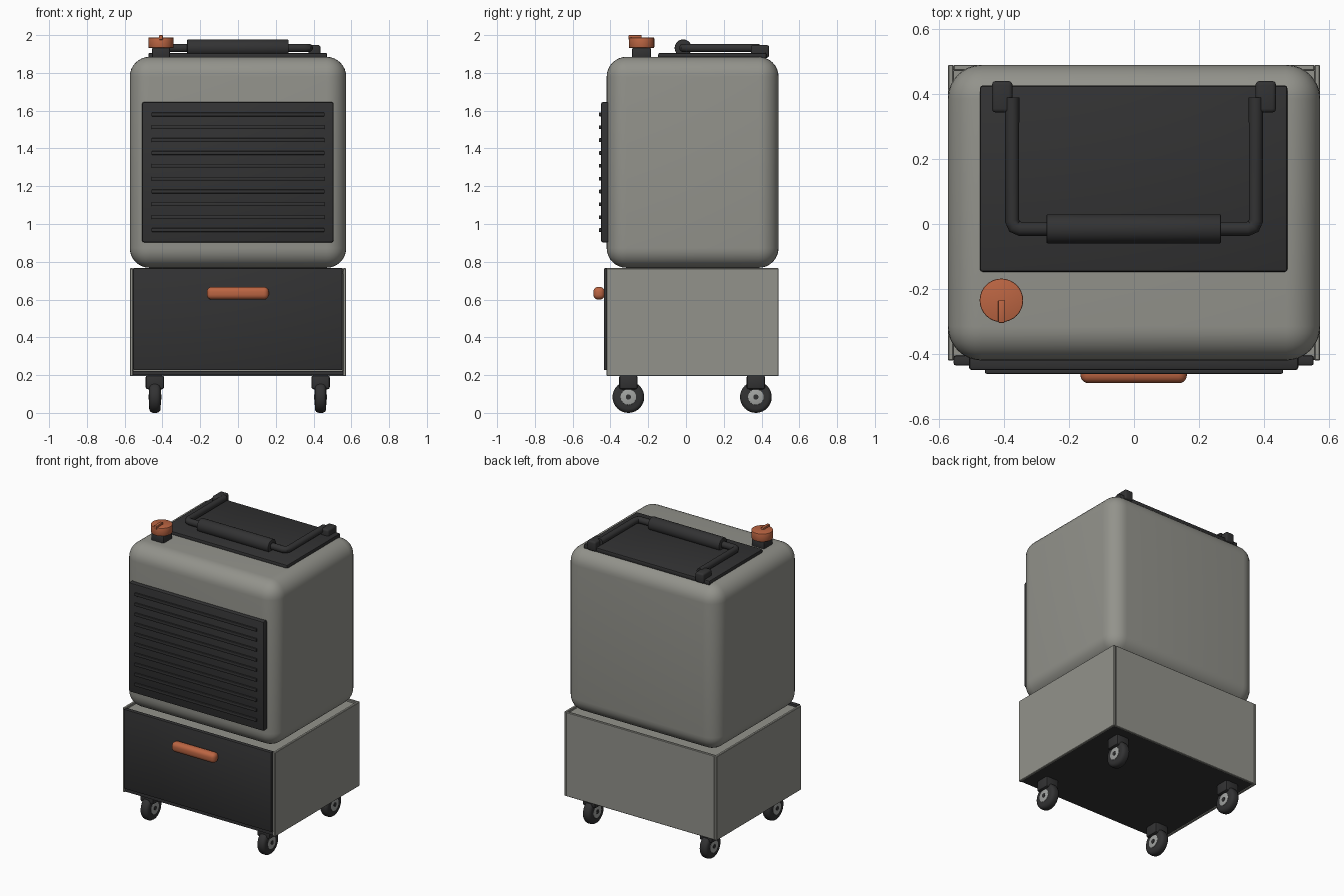
import bpy, math
from mathutils import Vector

if "Cube" in bpy.data.objects:
    bpy.data.objects.remove(bpy.data.objects["Cube"])


def material(name, rgb):
    m = bpy.data.materials.new(name)
    m.diffuse_color = (*rgb, 1)
    m.use_nodes = True
    m.node_tree.nodes["Principled BSDF"].inputs["Base Color"].default_value = m.diffuse_color
    return m


GREY = material("warm grey", (0.29, 0.29, 0.26))
DARK = material("charcoal", (0.032, 0.032, 0.033))
ORANGE = material("burnt orange", (0.50, 0.13, 0.055))
HUB = material("hub grey", (0.36, 0.37, 0.36))


def finish(name, mat, bevel=0, segments=2):
    o = bpy.context.object
    o.name = name
    o.data.materials.append(mat)
    if bevel:
        b = o.modifiers.new("rounding", 'BEVEL')
        b.width, b.segments, b.limit_method = bevel, segments, 'ANGLE'
        bpy.ops.object.modifier_apply(modifier=b.name)
    bpy.ops.object.shade_smooth_by_angle(angle=math.radians(35))
    return o


def box(name, mat, x, y, z, bevel=0, segments=2):
    """Box between (min, max) pairs on each axis."""
    bpy.ops.mesh.primitive_cube_add(
        size=1, location=[(a + b) / 2 for a, b in (x, y, z)])
    bpy.context.object.scale = [b - a for a, b in (x, y, z)]
    bpy.ops.object.transform_apply(location=False, rotation=False, scale=True)
    return finish(name, mat, bevel, segments)


def rod(name, mat, p, q, r, bevel=0, segments=2, sides=32):
    """Cylinder from point p to point q."""
    p, q = Vector(p), Vector(q)
    bpy.ops.mesh.primitive_cylinder_add(
        vertices=sides, radius=r, depth=(q - p).length, location=(p + q) / 2,
        rotation=(q - p).to_track_quat('Z', 'Y').to_euler())
    return finish(name, mat, bevel, segments)


# Main rounded housing
box("housing", GREY, (-.573, .573), (-.42, .49), (.768, 1.885), .105, 8)

# Front grille with slats
box("grille_panel", DARK, (-.508, .506), (-.45, -.40), (.903, 1.645), .01)
for i in range(10):
    z = .968 + i * .068
    box("grille_slat", DARK, (-.458, .458), (-.461, -.445), (z - .01, z + .01), .004)

# Lower cabinet: side, back, top and floor panels
for s in (-1, 1):
    box("cabinet_side", GREY, sorted((s * .555, s * .573)), (-.42, .49), (.195, .766), .003, 1)
box("cabinet_back", GREY, (-.556, .556), (.472, .49), (.195, .766), .003, 1)
box("cabinet_top", GREY, (-.556, .556), (-.415, .473), (.735, .752))
box("cabinet_floor", DARK, (-.556, .556), (-.418, .473), (.2, .222))

# Drawer front and pull
box("drawer_front", DARK, (-.555, .553), (-.435, -.405), (.226, .766), .006)
box("drawer_pull", ORANGE, (-.165, .163), (-.49, -.43), (.6, .667), .026, 5)

# Top lid
box("lid", DARK, (-.474, .472), (-.147, .426), (1.875, 1.906), .008)

# Folding carry handle: pivots, bent tube and grip
for s in (-1, 1):
    box("handle_pivot", DARK, sorted((s * .374, s * .437)), (.343, .44), (1.88, 1.947), .012, 3)
curve = bpy.data.curves.new("handle_tube", 'CURVE')
curve.dimensions = '3D'
curve.bevel_depth, curve.bevel_resolution, curve.use_fill_caps = .022, 4, True
path = [(-.375, .39), (-.375, .01), (-.368, -.008), (-.35, -.015),
        (.35, -.015), (.368, -.008), (.375, .01), (.375, .39)]
spline = curve.splines.new('POLY')
spline.points.add(len(path) - 1)
for pt, (x, y) in zip(spline.points, path):
    pt.co = (x, y, 1.932, 1)
tube = bpy.data.objects.new("handle_tube", curve)
bpy.context.collection.objects.link(tube)
bpy.ops.object.select_all(action='DESELECT')
tube.select_set(True)
bpy.context.view_layer.objects.active = tube
bpy.ops.object.convert(target='MESH')
finish("handle_tube", DARK)
rod("handle_grip", DARK, (-.27, -.015, 1.932), (.268, -.015, 1.932), .045, .006)

# Control knob on its base
kx, ky = -.408, -.235
box("knob_base", DARK, (kx - .048, kx + .048), (ky - .05, ky + .05), (1.87, 1.935), .01)
rod("knob", ORANGE, (kx, ky, 1.932), (kx, ky, 1.987), .067, .004)
box("knob_pointer", ORANGE, (kx - .01, kx + .01), (ky - .069, ky), (1.975, 2.0), .003)

# Four casters
for x in (-.44, .437):
    for y in (-.305, .37):
        box("caster_fork", DARK, (x - .049, x + .049), (y - .049, y + .049), (.125, .2), .012)
        rod("caster_tyre", DARK, (x - .03, y, .084), (x + .03, y, .084), .084, .022, 4)
        rod("caster_hub", HUB, (x - .032, y, .084), (x + .032, y, .084), .042, .003)
        rod("caster_axle", DARK, (x - .035, y, .084), (x + .035, y, .084), .014, sides=16)
